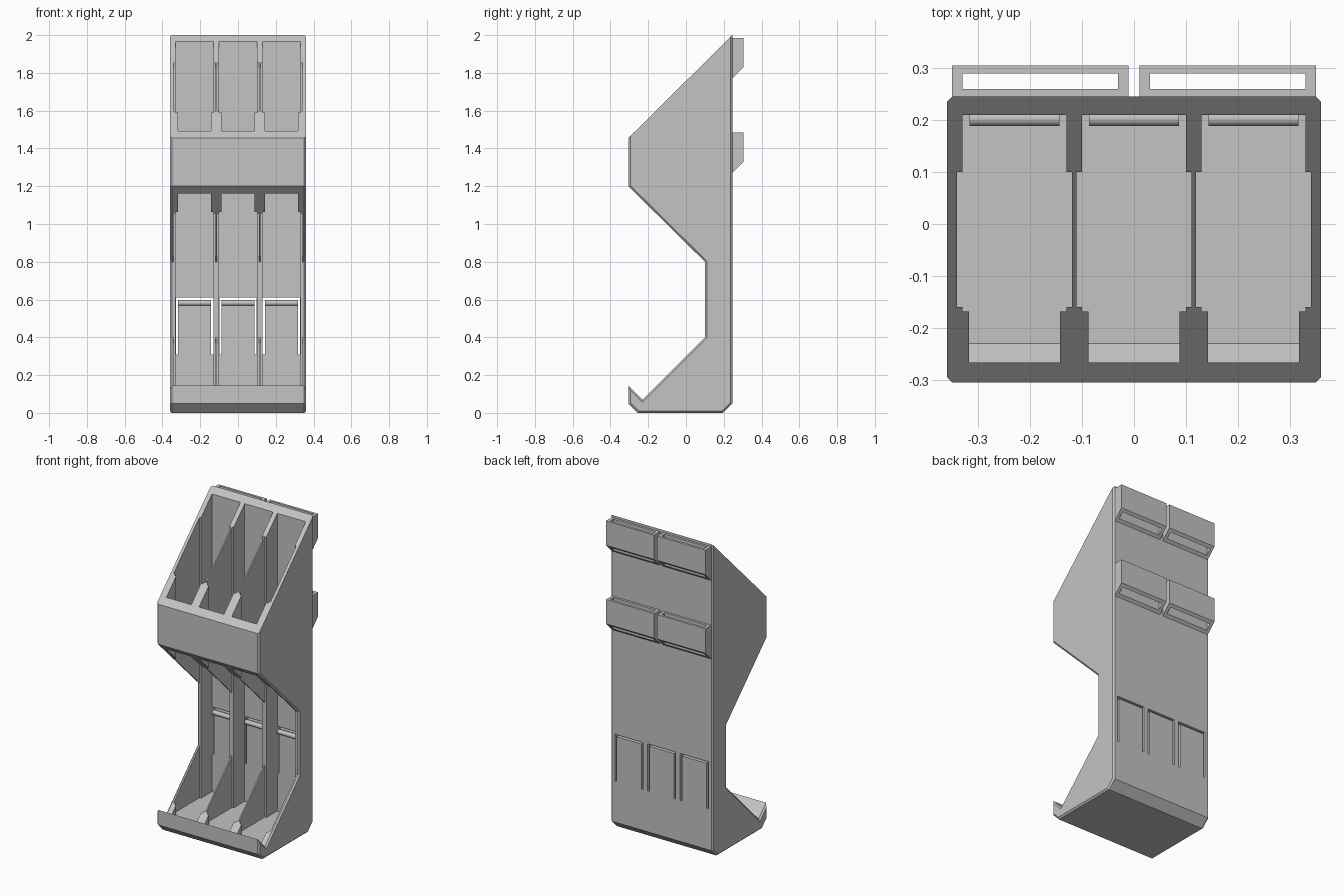
import bpy, bmesh
from mathutils import Vector, Matrix
from math import radians

if "Cube" in bpy.data.objects:
    bpy.data.objects.remove(bpy.data.objects["Cube"], do_unlink=True)

grey = bpy.data.materials.new("light_grey_plastic")
grey.use_nodes = True
COLOUR = (0.55, 0.55, 0.55, 1)
grey.diffuse_color = COLOUR
grey.node_tree.nodes["Principled BSDF"].inputs["Base Color"].default_value = COLOUR


def finish(name, bm):
    bmesh.ops.recalc_face_normals(bm, faces=bm.faces)
    mesh = bpy.data.meshes.new(name)
    bm.to_mesh(mesh)
    bm.free()
    mesh.materials.append(grey)
    ob = bpy.data.objects.new(name, mesh)
    bpy.context.collection.objects.link(ob)
    return ob


def prism(points, axis, start, end):
    """Extrude a closed 2D outline along one axis; the outline uses the other two."""
    bm = bmesh.new()
    verts = []
    for p in points:
        co = list(p)
        co.insert(axis, start)
        verts.append(bm.verts.new(co))
    face = bm.faces.new(verts)
    grown = bmesh.ops.extrude_face_region(bm, geom=[face])["geom"]
    step = Vector((0, 0, 0))
    step[axis] = end - start
    bmesh.ops.translate(bm, vec=step, verts=[g for g in grown if isinstance(g, bmesh.types.BMVert)])
    bmesh.ops.recalc_face_normals(bm, faces=bm.faces)
    return bm


def cut(ob, cutter):
    cutter.hide_render = True
    mod = ob.modifiers.new("cut", "BOOLEAN")
    mod.operation = "DIFFERENCE"
    mod.solver = "EXACT"
    mod.object = cutter
    bpy.context.view_layer.objects.active = ob
    bpy.ops.object.modifier_apply(modifier=mod.name)
    bpy.data.objects.remove(cutter, do_unlink=True)


HALF = 0.36
BACK = 0.245
COLUMNS = (-0.23, 0, 0.23)

# Dispenser body: side outline swept across the width
side = [(BACK, 2), (-0.305, 1.455), (-0.305, 1.2), (0.1, 0.8), (0.1, 0.4),
        (-0.23, 0.07), (-0.305, 0.145), (-0.305, 0.05), (-0.255, 0), (0.195, 0), (BACK, 0.05)]
bm = prism(side, 0, -HALF, HALF)


def softened(edge):
    a, b = (v.co for v in edge.verts)
    mid = (a + b) / 2
    on_side = abs(a.x - b.x) < 0.001
    return on_side and not (mid.z > 1.6 and mid.y < 0.2)


bmesh.ops.bevel(bm, geom=[e for e in bm.edges if softened(e)], offset=0.01,
                segments=1, affect="EDGES")
body = finish("dispenser_body", bm)

# Three open columns, with narrower guides at front and back
half_plan = [(0.0875, -0.267), (0.0875, -0.168), (0.1, -0.168), (0.1, -0.16),
             (0.111, -0.16), (0.111, 0.1), (0.1, 0.1), (0.1, 0.21)]
for x in COLUMNS:
    plan = [(x + w, y) for w, y in half_plan] + [(x - w, y) for w, y in reversed(half_plan)]
    bm = prism(plan, 2, 0.07, 2.2)
    # keep the sloping inner side of the bottom lip
    sliced = bmesh.ops.bisect_plane(bm, geom=bm.verts[:] + bm.edges[:] + bm.faces[:],
                                    plane_co=(0, -0.23, 0.0701), plane_no=(0, -1, -1),
                                    clear_outer=True)
    rim = [g for g in sliced["geom_cut"] if isinstance(g, bmesh.types.BMEdge)]
    bmesh.ops.holes_fill(bm, edges=[e for e in rim if e.is_boundary])
    cut(body, finish("column_cutter", bm))

# Slits that free a spring tab behind each column
for x in COLUMNS:
    outer, inner, low, mid, top = 0.099, 0.087, 0.31, 0.597, 0.61
    slit = [(x - outer, low), (x - outer, top), (x + outer, top), (x + outer, low),
            (x + inner, low), (x + inner, mid), (x - inner, mid), (x - inner, low)]
    cut(body, finish("slit_cutter", prism(slit, 1, 0.2, 0.27)))

# Rounded catch on each spring tab
for i, x in enumerate(COLUMNS):
    bm = bmesh.new()
    bmesh.ops.create_cone(bm, cap_ends=True, segments=32, radius1=0.0145, radius2=0.0145,
                          depth=0.174, matrix=Matrix.Translation((x, 0.203, 0.582))
                          @ Matrix.Rotation(radians(90), 4, "Y"))
    catch = finish(f"tab_catch_{i + 1}", bm)
    bpy.ops.object.select_all(action="DESELECT")
    catch.select_set(True)
    bpy.context.view_layer.objects.active = catch
    bpy.ops.object.shade_smooth_by_angle(angle=radians(35))

# Hollow mounting loops on the back, two rows of two
for row, top in (("upper", 1.985), ("lower", 1.485)):
    for hand, sign in (("left", 1), ("right", -1)):
        outline = [(0.242, top), (0.305, top), (0.305, top - 0.155), (0.242, top - 0.218)]
        x0, x1 = sorted((sign * 0.011, sign * 0.35))
        loop = finish(f"{row}_{hand}_mounting_loop", prism(outline, 0, x0, x1))
        hole = [(x0 + 0.02, 0.26), (x1 - 0.02, 0.26), (x1 - 0.02, 0.29), (x0 + 0.02, 0.29)]
        cut(loop, finish("loop_cutter", prism(hole, 2, top - 0.4, top + 0.1)))
